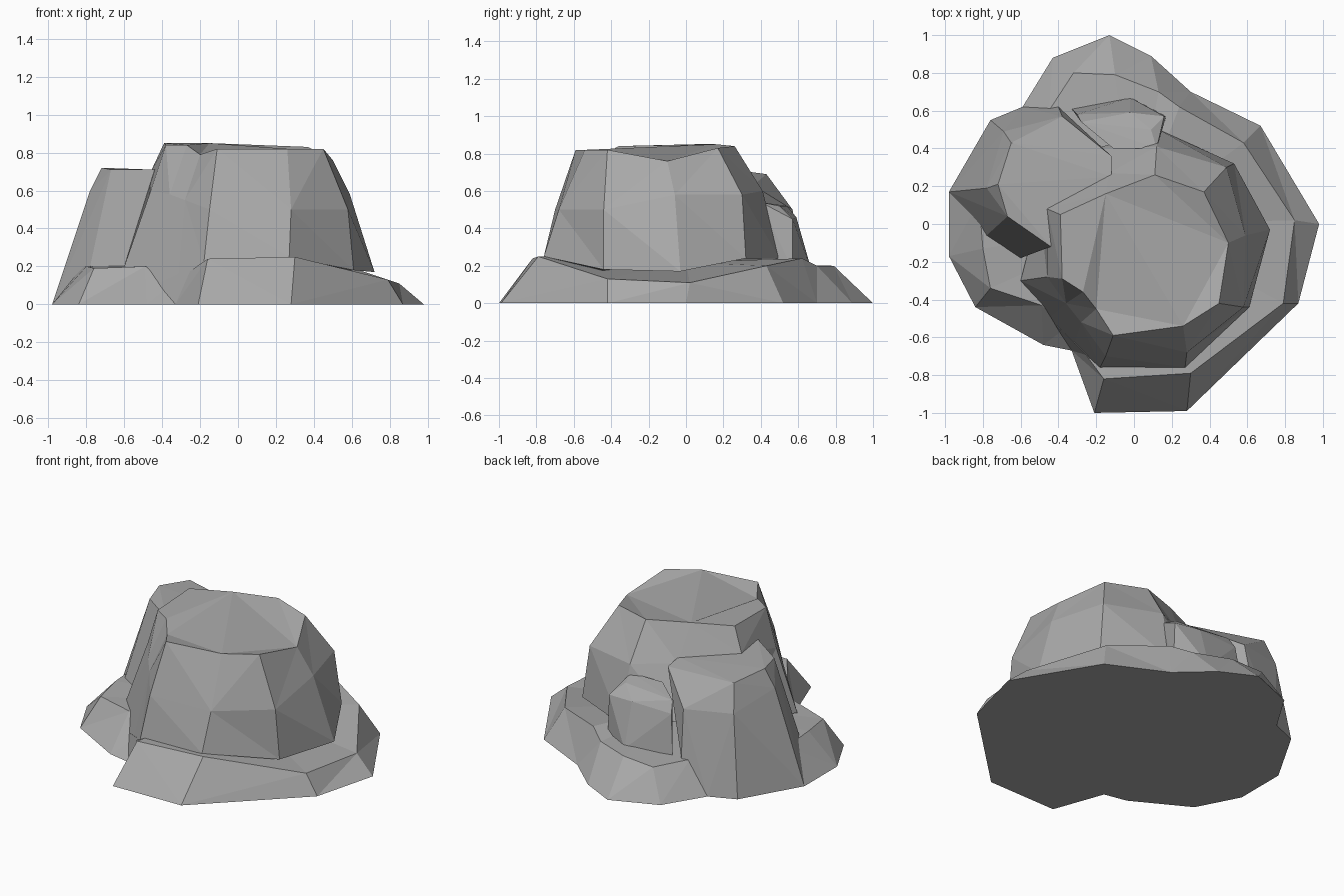
import bpy
import bmesh

cube = bpy.data.objects.get("Cube")
if cube:
    bpy.data.objects.remove(cube, do_unlink=True)

# One plain stone colour
stone = bpy.data.materials.new("grey stone")
stone.use_nodes = True
colour = (0.4, 0.4, 0.4, 1)
stone.diffuse_color = colour
shader = next(n for n in stone.node_tree.nodes if n.type == 'BSDF_PRINCIPLED')
shader.inputs["Base Color"].default_value = colour
shader.inputs["Roughness"].default_value = 0.9


def finish(name, bm):
    """Turn a bmesh into a flat shaded stone object."""
    bmesh.ops.triangulate(bm, faces=[f for f in bm.faces if len(f.verts) > 3])
    bmesh.ops.recalc_face_normals(bm, faces=bm.faces[:])
    mesh = bpy.data.meshes.new(name)
    bm.to_mesh(mesh)
    bm.free()
    mesh.materials.append(stone)
    obj = bpy.data.objects.new(name, mesh)
    bpy.context.collection.objects.link(obj)
    return obj


def loft(name, columns, crown=None):
    """Skin columns of points listed bottom to top; close both ends."""
    bm = bmesh.new()
    grid = [[bm.verts.new(point) for point in column] for column in columns]
    for left, right in zip(grid, grid[1:] + grid[:1]):
        for level in range(len(left) - 1):
            bm.faces.new((left[level], right[level],
                          right[level + 1], left[level + 1]))
    bm.faces.new([column[0] for column in reversed(grid)])
    if crown:
        peak = bm.verts.new(crown)
        for left, right in zip(grid, grid[1:] + grid[:1]):
            bm.faces.new((left[-1], right[-1], peak))
    else:
        bm.faces.new([column[-1] for column in grid])
    return finish(name, bm)


def boulder(name, points):
    """Wrap a chiselled convex rock around its corner points."""
    bm = bmesh.new()
    for point in points:
        bm.verts.new(point)
    result = bmesh.ops.convex_hull(bm, input=bm.verts[:])
    loose = {v for v in result["geom_interior"] + result["geom_unused"]
             if isinstance(v, bmesh.types.BMVert)}
    if loose:
        bmesh.ops.delete(bm, geom=list(loose), context='VERTS')
    return finish(name, bm)


# Low skirt of rubble: ground outline paired with its upper rim
skirt = [
    ((-.21, -1, 0), (-.16, -.82, .24)),
    ((.28, -.99, 0), (.3, -.79, .25)),
    ((.87, -.42, 0), (.79, -.42, .13)),
    ((.98, 0, 0), (.85, .02, .11)),
    ((.67, .52, 0), (.58, .43, .2)),
    ((.3, .7, 0), (.24, .62, .24)),
    ((.09, .89, 0), (.13, .7, .2)),
    ((-.13, 1, 0), (-.1, .79, .2)),
    ((-.43, .88, 0), (-.32, .8, .19)),
    ((-.59, .62, 0), (-.45, .6, .2)),
    ((-.76, .55, 0), (-.6, .48, .2)),
    ((-.98, .17, 0), (-.82, .12, .2)),
    ((-.98, -.17, 0), (-.8, -.13, .2)),
    ((-.84, -.44, 0), (-.76, -.34, .19)),
    ((-.48, -.64, 0), (-.49, -.43, .2)),
    ((-.33, -.67, 0), (-.36, -.55, .1)),
]
loft("skirt", skirt, crown=(0, 0, .22))

# Tall flat-topped mass with a nick in its front right edge
mass = [
    ((-.18, -.76, .22), (-.15, -.7, .5), (-.11, -.59, .82)),
    ((.27, -.76, .25), (.28, -.68, .5), (.26, -.54, .82)),
    ((.61, -.44, .18), (.58, -.44, .5), (.45, -.42, .82)),
    ((.72, -.03, .17), (.59, -.06, .58), (.5, -.1, .76)),
    ((.53, .32, .24), (.49, .3, .58), (.37, .17, .83)),
    ((.13, .5, .24), (.12, .41, .6), (.11, .26, .84)),
    ((-.2, .4, .3), (-.13, .27, .62), (-.15, .16, .85)),
    ((-.5, .1, .3), (-.46, .08, .7), (-.39, .05, .85)),
    ((-.6, -.3, .2), (-.46, -.28, .6), (-.38, -.29, .84)),
    ((-.45, -.5, .1), (-.36, -.42, .58), (-.27, -.36, .84)),
    ((-.33, -.67, 0), (-.28, -.52, .55), (-.2, -.45, .79)),
]
loft("main_mass", mass)

# Shoulder rock leaning on the right side
boulder("side_shoulder", [
    (-.98, .17, 0), (-.76, .55, 0), (-.59, .62, 0), (-.4, .62, .2),
    (-.6, -.18, .2), (-.78, -.06, .2), (-.78, .19, .6), (-.72, .21, .72),
    (-.67, .04, .71), (-.44, -.12, .71), (-.65, .43, .69), (-.69, .49, .52),
    (-.12, .36, .63), (-.12, .25, .65), (-.38, .57, .5),
])

# Small block stepping down at the back
boulder("back_block", [
    (-.33, .61, .18), (-.02, .67, .18), (.17, .57, .18), (.12, .4, .18),
    (-.28, .54, .52), (-.3, .58, .45), (-.02, .59, .46), (.16, .57, .45),
    (.09, .5, .52), (.12, .4, .54), (-.11, .4, .54),
])
